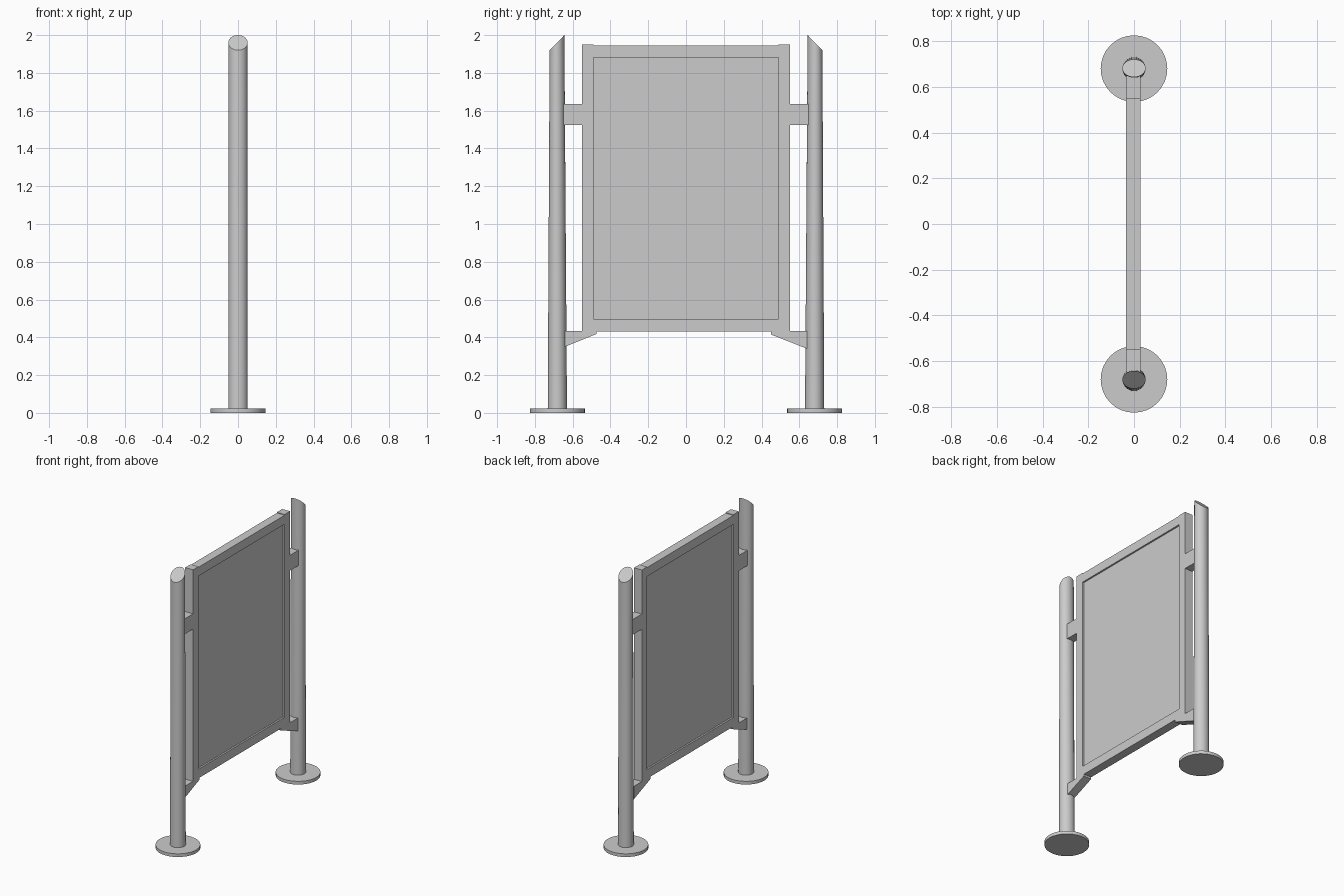
import bpy, bmesh
from math import sin, cos, pi

if "Cube" in bpy.data.objects:
    bpy.data.objects.remove(bpy.data.objects["Cube"])

CX = -0.003   # sign centre in x
HALF = 0.031  # half thickness of the frame


def finish(name, bm, smooth=False):
    bmesh.ops.recalc_face_normals(bm, faces=bm.faces)
    mesh = bpy.data.meshes.new(name)
    bm.to_mesh(mesh)
    bm.free()
    ob = bpy.data.objects.new(name, mesh)
    bpy.context.collection.objects.link(ob)
    if smooth:
        bpy.ops.object.select_all(action='DESELECT')
        ob.select_set(True)
        bpy.context.view_layer.objects.active = ob
        bpy.ops.object.shade_smooth_by_angle(angle=0.6)
    return ob


def loft(name, rings, smooth=False):
    """Skin two matching rings and cap both ends."""
    bm = bmesh.new()
    a, b = [[bm.verts.new(p) for p in ring] for ring in rings]
    n = len(a)
    for i in range(n):
        j = (i + 1) % n
        bm.faces.new((a[i], a[j], b[j], b[i]))
    bm.faces.new(a)
    bm.faces.new(b)
    return finish(name, bm, smooth)


def plate(name, outline, half=HALF):
    """Extrude a (y, z) outline through the sign thickness."""
    return loft(name, [[(CX + s * half, y, z) for y, z in outline] for s in (-1, 1)])


def rect(y0, y1, z0, z1):
    return [(y0, z0), (y1, z0), (y1, z1), (y0, z1)]


N = 32
circle = [(cos(2 * pi * i / N), sin(2 * pi * i / N)) for i in range(N)]

for s, side in ((-1, "front"), (1, "back")):
    # round foot plate
    loft(side + "_foot", [[(0.146 * c, s * 0.681 + 0.146 * d, z) for c, d in circle]
                          for z in (0, 0.023)], True)
    # post, slightly tapered, with its top cut on a slant rising inward
    bottom = [(0.051 * c, s * (0.681 + 0.051 * d), 0.01) for c, d in circle]
    top = [(0.051 * c, s * (0.683 + 0.039 * d), 1.96 - 0.04 * d) for c, d in circle]
    loft(side + "_post", [bottom, top], True)
    # frame upright
    plate(side + "_frame_upright", rect(s * 0.55, s * 0.489, 0.431, 1.951))
    # square upper bracket
    plate(side + "_upper_bracket", rect(s * 0.648, s * 0.54, 1.525, 1.635))

# wedge-shaped lower brackets
plate("front_lower_bracket", [(-0.642, 0.433), (-0.642, 0.350), (-0.475, 0.417), (-0.475, 0.433)])
plate("back_lower_bracket", [(0.64, 0.433), (0.64, 0.340), (0.449, 0.415), (0.449, 0.433)])

# frame rails and recessed display panel
plate("frame_top_rail", rect(-0.489, 0.489, 1.882, 1.946))
plate("frame_bottom_rail", rect(-0.489, 0.489, 0.431, 0.496))
plate("display_panel", rect(-0.495, 0.495, 0.49, 1.89), HALF - 0.012)
